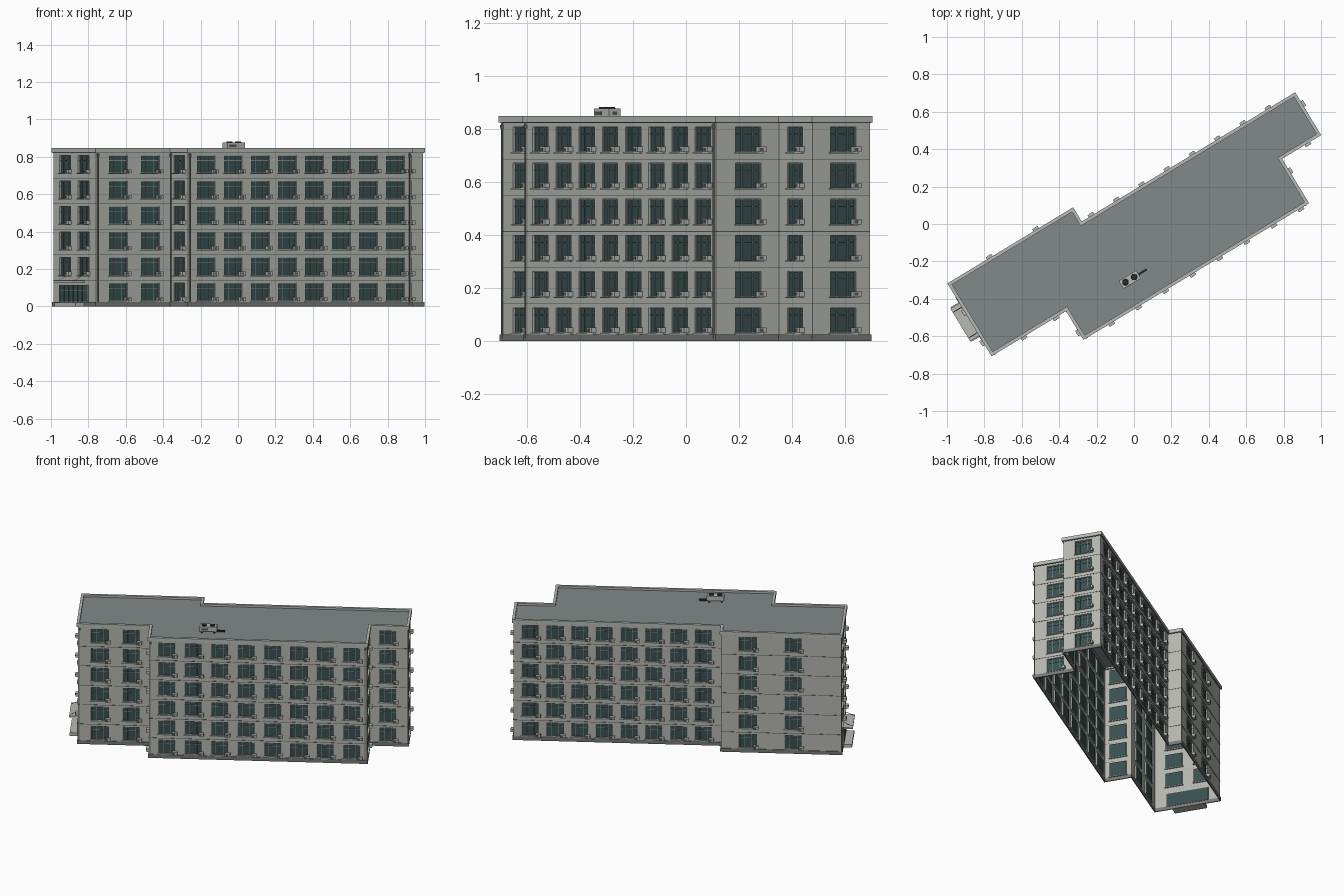
import bpy, bmesh, math
from mathutils import Vector

if "Cube" in bpy.data.objects:
    bpy.data.objects.remove(bpy.data.objects["Cube"], do_unlink=True)

ANGLE = math.radians(31.2)
STOREYS, STOREY_H = 6, 0.1365
TOP, CORNICE_Z, ROOF_Z = 0.848, 0.824, 0.834
WIN_W, WIN_H, WIN_Z, RECESS = 0.112, 0.095, 0.03, 0.01


def material(name, rgb):
    m = bpy.data.materials.new(name)
    m.use_nodes = True
    m.diffuse_color = (*rgb, 1)
    bsdf = m.node_tree.nodes["Principled BSDF"]
    bsdf.inputs["Base Color"].default_value = (*rgb, 1)
    bsdf.inputs["Roughness"].default_value = 0.8
    return m


WALL = material("wall grey", (0.45, 0.465, 0.425))
TRIM = material("rim light grey", (0.47, 0.49, 0.46))
ROOF = material("roof grey", (0.225, 0.255, 0.255))
PLINTH = material("plinth grey", (0.18, 0.19, 0.18))
SEAM = material("seam dark grey", (0.09, 0.095, 0.09))
GLASS = material("glass teal", (0.04, 0.078, 0.08))
FRAME = material("frame grey green", (0.22, 0.28, 0.27))
DARK = material("near black", (0.02, 0.022, 0.022))


def finish(name, bm, mat):
    mesh = bpy.data.meshes.new(name)
    bm.to_mesh(mesh)
    bm.free()
    mesh.materials.append(mat)
    obj = bpy.data.objects.new(name, mesh)
    obj.rotation_euler.z = ANGLE
    bpy.context.collection.objects.link(obj)


class Facade:
    """Straight wall run: a goes along it, b outward, z up."""
    def __init__(self, p, q):
        self.p, self.length = p, (q - p).length
        self.d = (q - p).normalized()
        self.n = Vector((self.d.y, -self.d.x))

    def at(self, a, b, z):
        return (self.p + self.d * a + self.n * b).to_3d() + Vector((0, 0, z))

    def quad(self, bm, pts):
        bm.faces.new([bm.verts.new(self.at(*t)) for t in pts])

    def box(self, bm, a, b, z):
        v = [bm.verts.new(self.at(i, j, k)) for k in z for j in b for i in a]
        for f in ((0, 1, 3, 2), (4, 6, 7, 5), (0, 4, 5, 1),
                  (1, 5, 7, 3), (3, 7, 6, 2), (2, 6, 4, 0)):
            bm.faces.new([v[i] for i in f])


def inset(pts, d):
    """Offset a counter-clockwise right-angled outline inward by d."""
    out = []
    for i, p in enumerate(pts):
        e, f = (p - pts[i - 1]).normalized(), (pts[(i + 1) % len(pts)] - p).normalized()
        out.append(p + d * (Vector((-e.y, e.x)) + Vector((-f.y, f.x))))
    return out


def ring(bm, outer, inner, z0, z1):
    """Closed band between two outlines."""
    n = len(outer)
    loops = [[bm.verts.new((p.x, p.y, z)) for p in pts]
             for pts, z in ((outer, z0), (outer, z1), (inner, z1), (inner, z0))]
    for k in range(4):
        a, b = loops[k], loops[(k + 1) % 4]
        for i in range(n):
            j = (i + 1) % n
            bm.faces.new((a[i], a[j], b[j], b[i]))


# Outline of the block, counter-clockwise from the entrance end
rim = [Vector(c) for c in (
    (-1.018, 0.245), (-1.018, -0.21), (-0.552, -0.21), (-0.552, -0.39),
    (0.858, -0.39), (0.858, -0.112), (1.102, -0.112), (1.102, 0.156),
    (-0.232, 0.156), (-0.232, 0.245))]
outline = inset(rim, 0.008)
runs = [Facade(p, outline[(i + 1) % len(outline)]) for i, p in enumerate(outline)]

# Window centres along each run
columns = [[0.12, 0.31], [0.141, 0.341], [0.09],
           [0.114 + 0.169 * i for i in range(8)],
           [0.142], [0.115], [0.135],
           [0.108 + 0.158 * i for i in range(8)],
           [], [0.172, 0.462]]

parts = {k: bmesh.new() for k in (
    "walls", "window_glass", "window_frames", "window_sills",
    "air_conditioners", "air_conditioner_grilles", "storey_seams")}


def window(run, c, z):
    a0, a1, z0, z1 = c - WIN_W / 2, c + WIN_W / 2, z, z + WIN_H
    corners = [(a0, z0), (a1, z0), (a1, z1), (a0, z1)]
    run.quad(parts["window_glass"], [(a, -RECESS, h) for a, h in corners])
    for i, (a, h) in enumerate(corners):
        e, g = corners[(i + 1) % 4]
        run.quad(parts["walls"], [(a, 0, h), (e, 0, g), (e, -RECESS, g), (a, -RECESS, h)])
    # Border, mullions and transom bars, proud of the outside only
    t, depth = 0.003, (-RECESS + 0.001, -RECESS + 0.005)
    frame = parts["window_frames"]
    for s in (a0, a0 + WIN_W * 0.27, a0 + WIN_W * 0.7, a1 - t):
        run.box(frame, (s, s + t), depth, (z0, z1))
    for s in (z0, z0 + WIN_H * 0.7, z1 - t):
        run.box(frame, (a0, a1), depth, (s, s + t))
    run.box(parts["window_sills"], (a0 - 0.006, a1 + 0.006), (-RECESS + 0.001, 0.007), (z0 - 0.005, z0))
    # Cooling unit under the right-hand corner
    run.box(parts["air_conditioners"], (a1 - 0.022, a1 + 0.012), (0, 0.021), (z0, z0 + 0.02))
    run.box(parts["air_conditioner_grilles"], (a1 - 0.018, a1 - 0.002), (0.021, 0.022),
            (z0 + 0.004, z0 + 0.016))


# Walls as sheets with real window openings
for r, run in enumerate(runs):
    along = [0]
    for c in columns[r]:
        along += [c - WIN_W / 2, c + WIN_W / 2]
    along.append(run.length)
    heights = [0]
    for s in range(STOREYS):
        heights += [WIN_Z + s * STOREY_H, WIN_Z + s * STOREY_H + WIN_H]
    heights.append(TOP - 0.004)
    for i in range(len(along) - 1):
        for j in range(len(heights) - 1):
            entrance = r == 0 and j == 1
            if i % 2 and j % 2 and not entrance:
                window(run, (along[i] + along[i + 1]) / 2, heights[j])
            else:
                a, b, z0, z1 = along[i], along[i + 1], heights[j], heights[j + 1]
                run.quad(parts["walls"], [(a, 0, z0), (b, 0, z0), (b, 0, z1), (a, 0, z1)])
    for s in range(1, STOREYS):
        z = s * STOREY_H + 0.003
        run.box(parts["storey_seams"], (0, run.length), (0, 0.0015), (z - 0.0012, z + 0.0012))

bmesh.ops.remove_doubles(parts["walls"], verts=parts["walls"].verts, dist=0.0001)
part_mats = dict(zip(parts, (WALL, GLASS, FRAME, TRIM, TRIM, SEAM, SEAM)))
for name, bm in parts.items():
    finish(name, bm, part_mats[name])

# Plinth, cornice line, parapet and roof
for name, d0, d1, z0, z1, mat in (
        ("plinth", 0.003, 0.010, 0, 0.024, PLINTH),
        ("cornice_line", 0.005, 0.010, CORNICE_Z - 0.0025, CORNICE_Z, SEAM),
        ("parapet", 0, 0.018, CORNICE_Z, TOP, TRIM)):
    bm = bmesh.new()
    ring(bm, inset(rim, d0), inset(rim, d1), z0, z1)
    finish(name, bm, mat)
bm = bmesh.new()
bm.faces.new([bm.verts.new((p.x, p.y, ROOF_Z)) for p in inset(rim, 0.015)])
finish("roof", bm, ROOF)

# Downpipes beside the outer corners
bm = bmesh.new()
for r, a in ((1, 0.012), (3, 0.012), (3, runs[3].length - 0.012), (2, 0.012)):
    runs[r].box(bm, (a - 0.0025, a + 0.0025), (0.002, 0.007), (0.01, CORNICE_Z))
    runs[r].box(bm, (a - 0.005, a + 0.005), (0.001, 0.01), (CORNICE_Z - 0.022, CORNICE_Z - 0.01))
finish("downpipes", bm, PLINTH)

# Entrance: glazed doors, frame bars, step, canopy and tie rods
end = runs[0]
a0, a1 = 0.08, 0.36
for name, mat, boxes in (
        ("entrance_glass", GLASS, [((a0, a1), (-0.004, 0.008), (0.022, 0.115))]),
        ("entrance_step", TRIM, [((0.11, 0.325), (0, 0.06), (0, 0.022))]),
        ("entrance_canopy", TRIM, [((0.115, 0.32), (0, 0.064), (0.128, 0.138))]),
        ("entrance_frame", FRAME,
         [((s - 0.002, s + 0.002), (0, 0.011), (0.022, 0.115))
          for s in [a0 + (a1 - a0) * i / 6 for i in range(7)]]
         + [((a0, a1), (0, 0.01), (z, z + 0.004)) for z in (0.022, 0.085, 0.111)])):
    bm = bmesh.new()
    for b in boxes:
        end.box(bm, *b)
    finish(name, bm, mat)
bm = bmesh.new()
for a in (0.14, 0.3):
    lo = [(a - 0.002, 0.06, 0.137), (a + 0.002, 0.06, 0.137)]
    hi = [(a + 0.002, 0, 0.163), (a - 0.002, 0, 0.163)]
    end.quad(bm, lo + hi)
    end.quad(bm, [(x, y, z + 0.003) for x, y, z in lo + hi])
finish("canopy_tie_rods", bm, DARK)

# Rooftop ventilation unit with two fans and a low duct
unit = Facade(Vector((-0.228, -0.268)), Vector((-0.118, -0.268)))
for name, mat, boxes in (
        ("roof_unit", TRIM, [((0, 0.11), (-0.05, 0), (0.845, 0.877))]),
        ("roof_unit_feet", DARK, [((a, a + 0.01), (-0.05, 0), (ROOF_Z, 0.845)) for a in (0.01, 0.09)]),
        ("roof_unit_grilles", SEAM, [((0.01, 0.055), (0, 0.001), (0.853, 0.866)),
                                     ((0.11, 0.111), (-0.035, -0.015), (0.853, 0.866))]),
        ("roof_duct", DARK, [((0.11, 0.16), (-0.03, -0.02), (ROOF_Z, 0.846))])):
    bm = bmesh.new()
    for b in boxes:
        unit.box(bm, *b)
    finish(name, bm, mat)
bm = bmesh.new()
for a in (0.028, 0.082):
    made = bmesh.ops.create_cone(bm, cap_ends=True, segments=20, radius1=0.017, radius2=0.016, depth=0.005)
    bmesh.ops.translate(bm, verts=made["verts"], vec=unit.at(a, -0.025, 0.879))
finish("roof_fans", bm, DARK)
